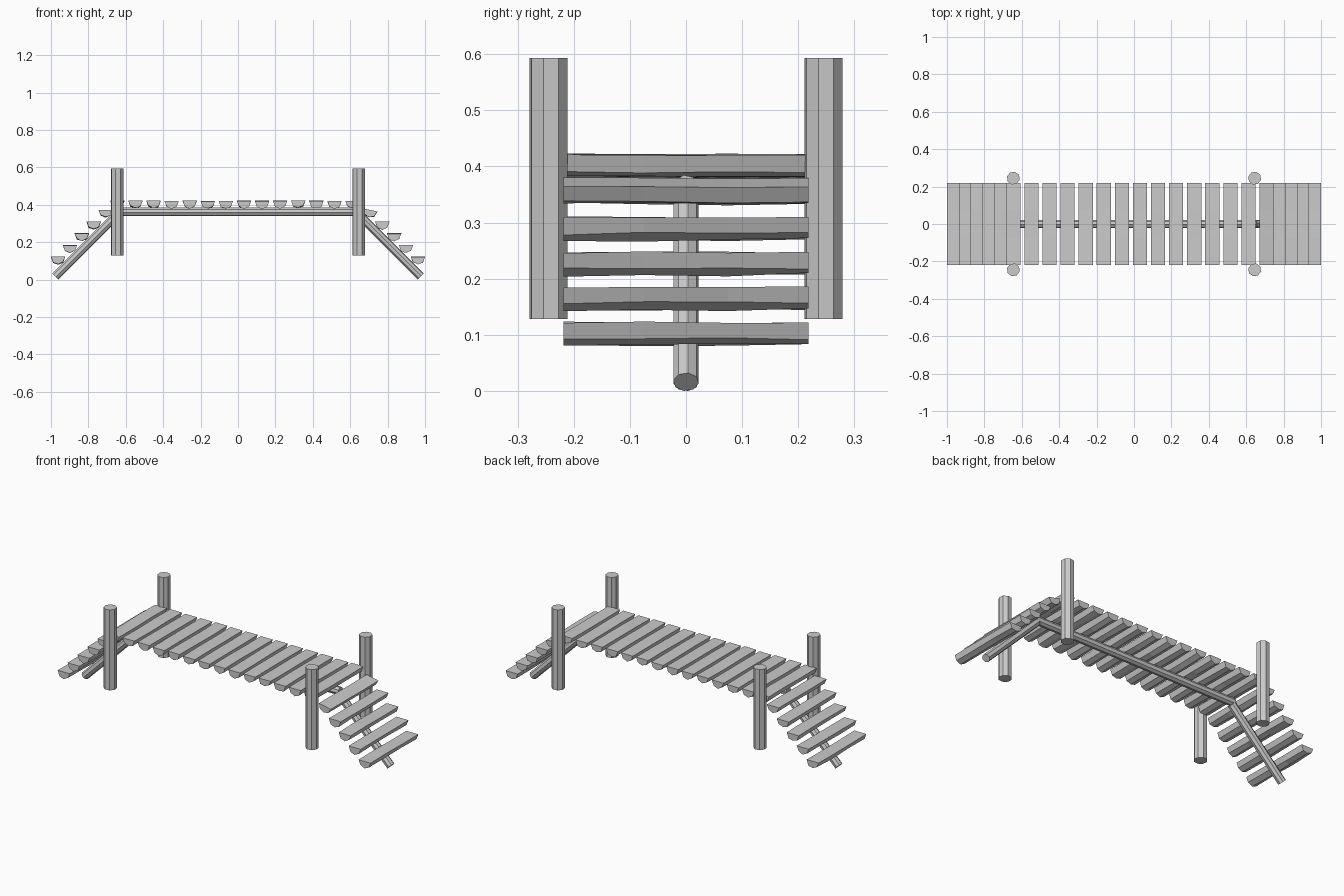
import bpy, bmesh, math, random
from mathutils import Vector, Matrix

if "Cube" in bpy.data.objects:
    bpy.data.objects.remove(bpy.data.objects["Cube"])

random.seed(4)


def make_object(name, bm):
    bmesh.ops.recalc_face_normals(bm, faces=bm.faces[:])
    mesh = bpy.data.meshes.new(name)
    bm.to_mesh(mesh)
    bm.free()
    obj = bpy.data.objects.new(name, mesh)
    bpy.context.collection.objects.link(obj)
    return obj


def pole(name, a, b, radius, spin=0.0):
    """Eight-sided log running from a to b."""
    a, b = Vector(a), Vector(b)
    d = b - a
    mat = (Matrix.Translation((a + b) / 2)
           @ d.to_track_quat('Z', 'Y').to_matrix().to_4x4()
           @ Matrix.Rotation(math.radians(spin), 4, 'Z'))
    bm = bmesh.new()
    bmesh.ops.create_cone(bm, cap_ends=True, segments=8, radius1=radius,
                          radius2=radius, depth=d.length, matrix=mat)
    return make_object(name, bm)


# Half-round log section: flat on top, faceted underneath
SECTION = [(-0.038, 0), (-0.027, -0.029), (0, -0.040), (0.027, -0.029), (0.038, 0)]


def plank(name, x, z, tilt=0.0):
    bm = bmesh.new()
    rings = []
    for y in (-0.218, -0.075, 0.075, 0.218):
        dz = random.uniform(-0.002, 0.002)
        ring = []
        for px, pz in SECTION:
            wobble = random.uniform(-0.003, 0.003) if pz < 0 else 0
            ring.append(bm.verts.new((px, y, pz + dz + wobble)))
        rings.append(ring)
    n = len(SECTION)
    for r0, r1 in zip(rings, rings[1:]):
        for i in range(n):
            j = (i + 1) % n
            bm.faces.new((r0[i], r0[j], r1[j], r1[i]))
    bm.faces.new(rings[0])
    bm.faces.new(rings[-1])
    obj = make_object(name, bm)
    obj.location = (x, 0, z)
    obj.rotation_euler.y = math.radians(tilt)
    return obj


# Corner posts
for sx in (-1, 1):
    for sy in (-1, 1):
        x, y = sx * 0.645, sy * 0.245
        pole("post", (x, y, 0.128), (x, y, 0.593), 0.035, 30)

# Central beams under the deck and both ramps
pole("deck_beam", (-0.655, 0, 0.362), (0.655, 0, 0.362), 0.023, 10)
for s in (-1, 1):
    pole("ramp_beam", (s * 0.977, 0, 0.016), (s * 0.645, 0, 0.348), 0.023, 10)

# Deck planks
for i in range(14):
    plank("deck_plank", -0.645 + i * 1.257 / 13, 0.421)

# Ramp treads stepping down at each end
for s in (-1, 1):
    for i in range(5):
        tilt = 12 if s == 1 and i == 4 else 0
        plank("ramp_tread", s * (0.962 - i * 0.0635), 0.122 + i * 0.0625, tilt)
